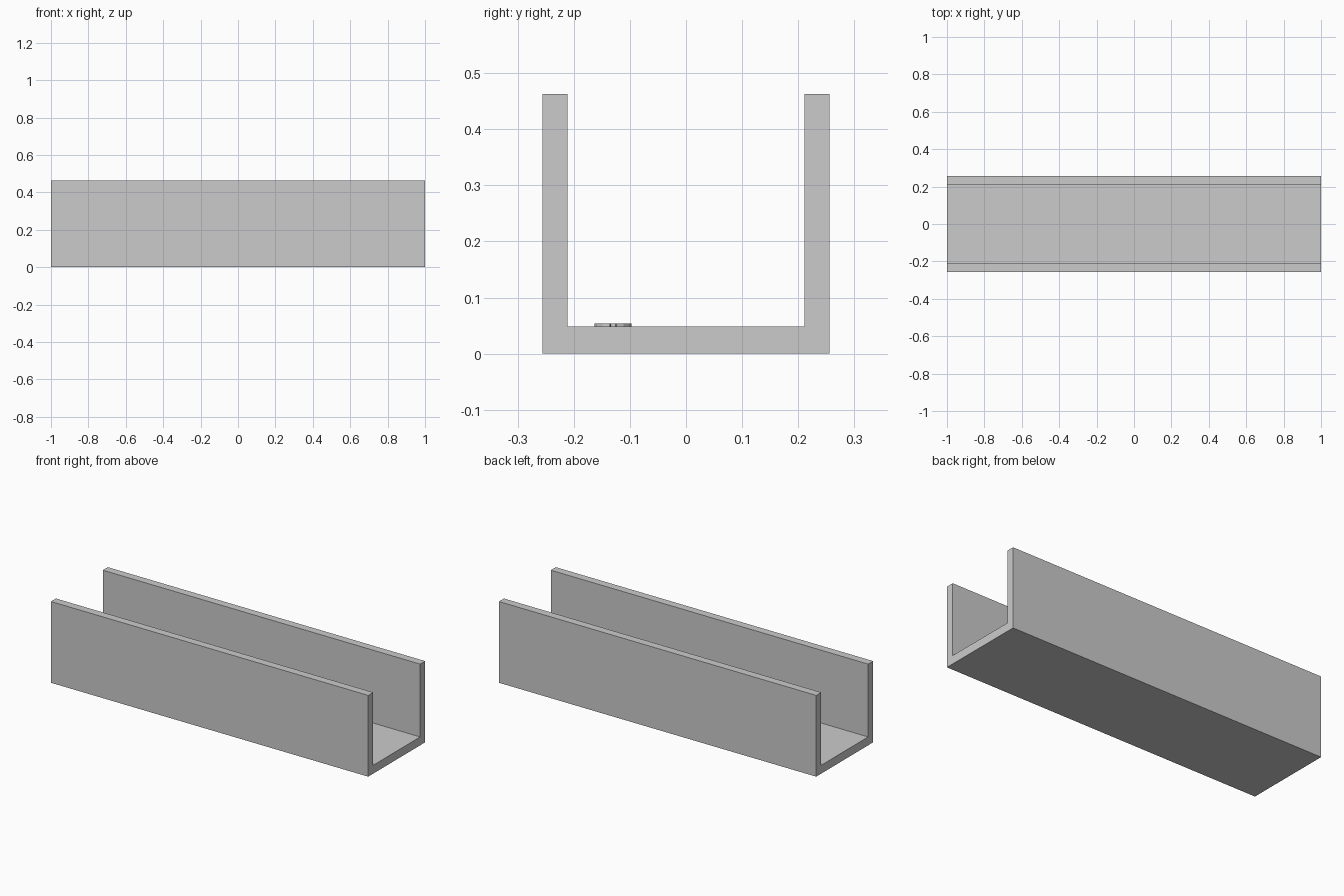
import bpy, bmesh
from math import cos, sin, radians

if "Cube" in bpy.data.objects:
    bpy.data.objects.remove(bpy.data.objects["Cube"])

HALF_LEN, HALF_W, HEIGHT = 1.0, 0.256, 0.463
INNER_W, FLOOR = 0.211, 0.048


def extrude_outlines(name, outlines, offset):
    """Make one object from closed outlines, each swept by offset."""
    bm = bmesh.new()
    for outline in outlines:
        face = bm.faces.new([bm.verts.new(p) for p in outline])
        swept = bmesh.ops.extrude_face_region(bm, geom=[face], use_keep_orig=True)
        verts = [g for g in swept["geom"] if isinstance(g, bmesh.types.BMVert)]
        bmesh.ops.translate(bm, verts=verts, vec=offset)
    bmesh.ops.recalc_face_normals(bm, faces=bm.faces)
    mesh = bpy.data.meshes.new(name)
    bm.to_mesh(mesh)
    bm.free()
    obj = bpy.data.objects.new(name, mesh)
    bpy.context.collection.objects.link(obj)
    return obj


# U-shaped channel, its half profile mirrored across y = 0
half = [(HALF_W, 0), (HALF_W, HEIGHT), (INNER_W, HEIGHT), (INNER_W, FLOOR)]
profile = half + [(-y, z) for y, z in reversed(half)]
extrude_outlines("channel", [[(-HALF_LEN, y, z) for y, z in profile]],
                 (2 * HALF_LEN, 0, 0))

# Small raised broken ring on the channel floor
CX, CY, R_OUT, R_IN = -0.003, -0.130, 0.033, 0.021


def ring_point(radius, degrees):
    a = radians(degrees)
    return (CX + radius * cos(a), CY + radius * sin(a), FLOOR)


segments = []
for start in (0, 120, 240):
    angles = [start + 10 + 25 * i for i in range(5)]
    segments.append([ring_point(R_OUT, a) for a in angles]
                    + [ring_point(R_IN, a) for a in reversed(angles)])
extrude_outlines("floor_mark", segments, (0, 0, 0.006))
